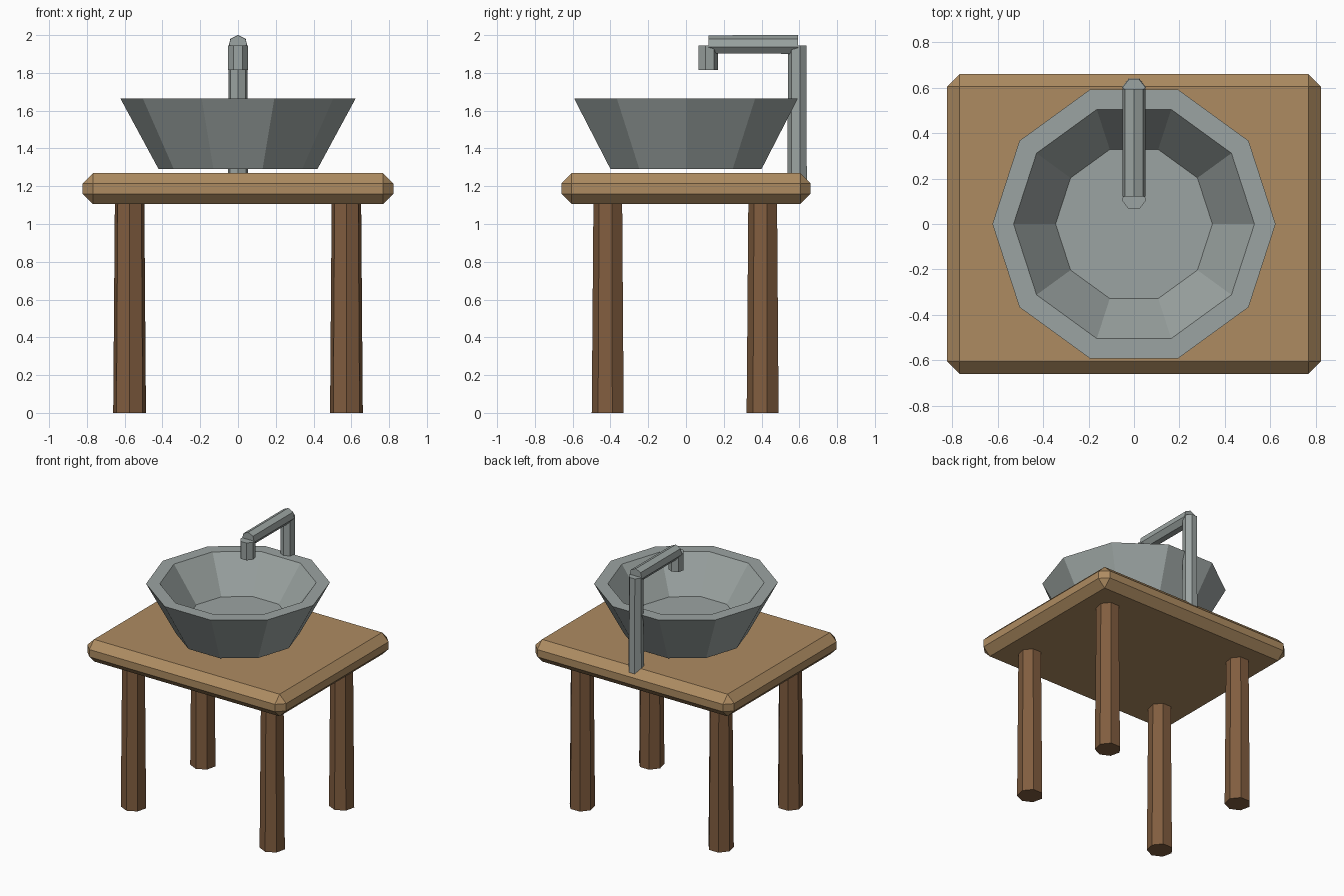
import bpy, bmesh, math
from mathutils import Vector

if "Cube" in bpy.data.objects:
    bpy.data.objects.remove(bpy.data.objects["Cube"])


def material(name, rgb):
    m = bpy.data.materials.new(name)
    m.diffuse_color = (*rgb, 1)
    m.use_nodes = True
    m.node_tree.nodes["Principled BSDF"].inputs["Base Color"].default_value = m.diffuse_color
    return m


light_wood = material("light wood", (0.42, 0.26, 0.12))
dark_wood = material("dark wood", (0.22, 0.11, 0.05))
grey_metal = material("grey metal", (0.33, 0.37, 0.36))


def finish(bm, name, mat):
    bmesh.ops.recalc_face_normals(bm, faces=bm.faces)
    me = bpy.data.meshes.new(name)
    bm.to_mesh(me)
    bm.free()
    me.materials.append(mat)
    ob = bpy.data.objects.new(name, me)
    bpy.context.collection.objects.link(ob)
    return ob


def loft(name, rings, mat):
    """Bridge rings of equal point count and cap both ends."""
    bm = bmesh.new()
    loops = [[bm.verts.new(p) for p in ring] for ring in rings]
    n = len(loops[0])
    for a, b in zip(loops, loops[1:]):
        for i in range(n):
            j = (i + 1) % n
            bm.faces.new((a[i], a[j], b[j], b[i]))
    bm.faces.new(loops[0])
    bm.faces.new(loops[-1])
    return finish(bm, name, mat)


def ring(center, r, sides, first, second):
    """Polygon whose first corner points along 'first'."""
    c, u, v = Vector(center), Vector(first), Vector(second)
    angles = [2 * math.pi * i / sides for i in range(sides)]
    return [c + r * (u * math.cos(a) + v * math.sin(a)) for a in angles]


X, Z = (1, 0, 0), (0, 0, 1)
FRONT, BACK = (0, -1, 0), (0, 1, 0)

# Table top: box with chamfered edges
bm = bmesh.new()
bmesh.ops.create_cube(bm, size=1)
for v in bm.verts:
    v.co = (v.co.x * 1.645, v.co.y * 1.32, 1.1875 + v.co.z * 0.165)
bmesh.ops.bevel(bm, geom=bm.edges[:], offset=0.055, segments=1, affect='EDGES')
finish(bm, "table_top", light_wood)

# Four tapered seven-sided legs
for sy, row in ((-1, "front"), (1, "back")):
    for sx, side in ((-1, "left"), (1, "right")):
        x, y = sx * 0.574, sy * 0.41
        loft(f"{row}_{side}_leg",
             [ring((x, y, 0), 0.089, 7, FRONT, X),
              ring((x, y, 1.115), 0.08, 7, FRONT, X)], dark_wood)

# Ten-sided basin: outer wall, rim, inner wall, floor
profile = [(0.42, 1.29), (0.623, 1.665), (0.53, 1.665), (0.345, 1.41)]
loft("basin", [ring((0, 0, z), r, 10, X, BACK) for r, z in profile], grey_metal)

# Tap: post, arm and down-turned outlet
loft("tap_post", [ring((0, 0.591, 1.2), 0.054, 7, FRONT, X),
                  ring((0, 0.591, 1.945), 0.051, 7, FRONT, X)], grey_metal)
loft("tap_arm", [ring((0, 0.12, 1.948), 0.051, 7, Z, X),
                 ring((0, 0.594, 1.948), 0.052, 7, Z, X)], grey_metal)
loft("tap_outlet", [ring((0, 0.115, 1.815), 0.054, 7, BACK, X),
                    ring((0, 0.115, 1.945), 0.054, 7, BACK, X)], grey_metal)
